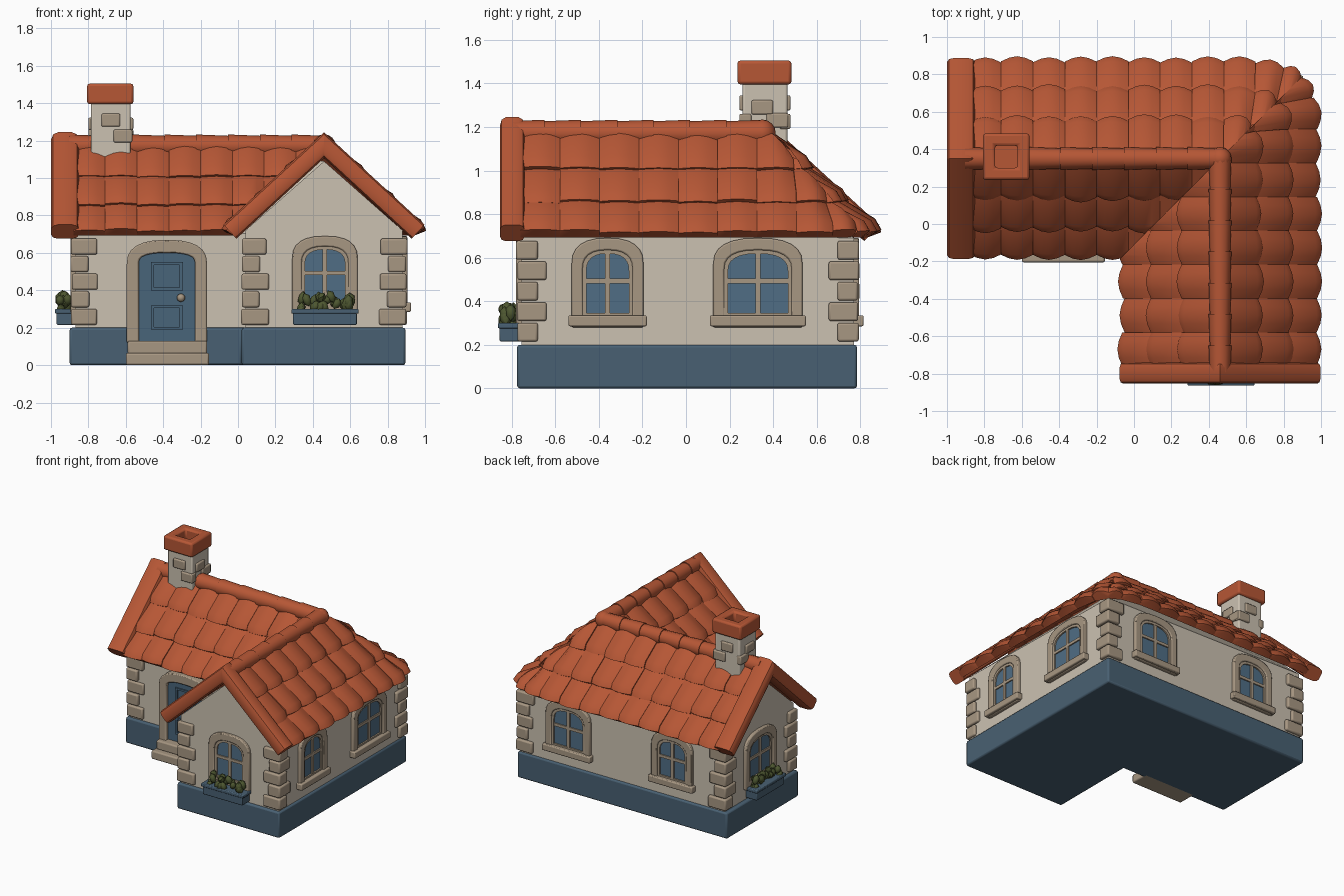
import bpy, bmesh, math, random
from mathutils import Matrix, Vector

if "Cube" in bpy.data.objects:
    bpy.data.objects.remove(bpy.data.objects["Cube"])
random.seed(4)

def material(name, r, g, b):
    m = bpy.data.materials.new(name)
    m.diffuse_color = (r, g, b, 1)
    m.use_nodes = True
    m.node_tree.nodes["Principled BSDF"].inputs["Base Color"].default_value = m.diffuse_color
    return m

ROOF = material("terracotta", 0.47, 0.095, 0.036)
WALL = material("plaster", 0.60, 0.535, 0.44)
STONE = material("trim_stone", 0.39, 0.31, 0.225)
BASE = material("slate_blue", 0.066, 0.118, 0.17)
GLASS = material("window_blue", 0.08, 0.155, 0.235)
DOOR = material("door_blue", 0.066, 0.13, 0.195)
LEAF = material("leaf_green", 0.075, 0.095, 0.03)
I = Matrix.Identity(4)

def finish(bm, name, mat, bevel=0.0):
    bmesh.ops.recalc_face_normals(bm, faces=bm.faces)
    me = bpy.data.meshes.new(name)
    bm.to_mesh(me)
    bm.free()
    o = bpy.data.objects.new(name, me)
    bpy.context.collection.objects.link(o)
    me.materials.append(mat)
    for ob in bpy.context.selected_objects:
        ob.select_set(False)
    o.select_set(True)
    bpy.context.view_layer.objects.active = o
    bpy.ops.object.shade_smooth_by_angle(angle=math.radians(40))
    if bevel:
        b = o.modifiers.new("bevel", 'BEVEL')
        b.width, b.segments = bevel, 2
    return o

def box(bm, x0, x1, y0, y1, z0, z1, M=I):
    c = Matrix.Translation(((x0 + x1) / 2, (y0 + y1) / 2, (z0 + z1) / 2))
    s = Matrix.Diagonal((abs(x1 - x0), abs(y1 - y0), abs(z1 - z0), 1))
    bmesh.ops.create_cube(bm, size=1, matrix=M @ c @ s)

def hull(bm, pts):
    vs = [bm.verts.new(p) for p in pts]
    bmesh.ops.convex_hull(bm, input=vs)
    bmesh.ops.delete(bm, geom=[v for v in vs if v.is_valid and not v.link_faces], context='VERTS')

def ring(bm, outer, inner, d0, d1, M):
    """Frame between two matching outlines (x, z), from depth d0 to d1."""
    loops = [[bm.verts.new(M @ Vector((x, -d, z))) for x, z in pts]
             for pts, d in ((outer, d0), (outer, d1), (inner, d1), (inner, d0))]
    n = len(outer)
    for k in range(4):
        a, b = loops[k], loops[(k + 1) % 4]
        for i in range(n):
            bm.faces.new((a[i], a[(i + 1) % n], b[(i + 1) % n], b[i]))

def arch(w, z0, z1, rise):
    pts = [(-w / 2, z0), (w / 2, z0)]
    for i in range(13):
        a = math.pi * i / 12
        c = math.cos(a)
        pts.append((math.copysign(abs(c) ** 0.8, c) * w / 2, z1 - rise + rise * max(0, math.sin(a)) ** 0.8))
    return pts

def plate(bm, pts, d, M):
    bm.faces.new([bm.verts.new(M @ Vector((x, -d, z))) for x, z in pts])

def place(x, y, deg):
    return Matrix.Translation((x, y, 0)) @ Matrix.Rotation(math.radians(deg), 4, 'Z')

# --- Roof: two wings mitred along the line x - y = 0.11 ---
RX, RY, RZ, SL = 0.46, 0.35, 1.18, 0.92
NL = math.hypot(1, SL)

def roof_point(wing, u, t, h, side):
    z = RZ - SL * t
    if t == 0:
        z += h * NL
    else:
        t, z = t + h * SL / NL, z + h / NL
    return (u, RY + side * t, z) if wing == "main" else (RX + side * t, u, z)

def clip_and_round(bm, wing):
    no = (1, -1, 0) if wing == "main" else (-1, 1, 0)
    bmesh.ops.bisect_plane(bm, geom=bm.verts[:] + bm.edges[:] + bm.faces[:],
                           plane_co=(RX, RY, 0), plane_no=no, clear_outer=True)
    for v in bm.verts:  # round off the hipped back corner
        a, b = v.co.x - RX, v.co.y - RY
        if a > 0 and b > 0:
            f = max(a, b) / (a ** 4 + b ** 4) ** 0.25
            v.co.x, v.co.y = RX + a * f, RY + b * f

for wing, u0, u1, n, e0, e1 in (("main", -0.88, 0.99, 11, -1.0, -0.85),
                                ("front", -0.76, 0.87, 9, -0.855, -0.74)):
    bm = bmesh.new()
    rows = (0, 0.19, 0.355, 0.505)
    for side in (-1, 1):
        for ta, tb in zip(rows, rows[1:]):
            for i in range(n):
                a, b = (u0 + (u1 - u0) * (i + k) / n for k in (0, 1))
                j, e = random.uniform(-0.005, 0.006), random.uniform(0, 0.01)
                pts = [roof_point(wing, u, t, -0.03, side) for u in (a, b) for t in (ta, tb)]
                for k in range(5):
                    u, s = a + (b - a) * k / 4, math.sin(math.pi * k / 4)
                    g = 0.022 * s + j
                    pts += [roof_point(wing, u, ta, 0.8 * g, side),
                            roof_point(wing, u, tb - 0.025, 0.028 + g, side),
                            roof_point(wing, u, tb + 0.012 * s + e, 0.01 + g, side)]
                hull(bm, pts)
    clip_and_round(bm, wing)
    finish(bm, wing + "_roof_tiles", ROOF)

    # Thick rounded rake along the gable end
    bm = bmesh.new()
    for side in (-1, 1):
        pts = []
        for t in (0, 0.505):
            for k in range(12):
                a = 2 * math.pi * (k + 0.5) / 12
                c, s = math.cos(a), math.sin(a)
                u = (e0 + e1) / 2 + math.copysign(abs(c) ** 0.5, c) * (e1 - e0) / 2
                pts.append(roof_point(wing, u, t, -0.003 + 0.052 * math.copysign(abs(s) ** 0.6, s), side))
        hull(bm, pts)
    finish(bm, wing + "_gable_rake", ROOF)

    # Ridge caps
    bm = bmesh.new()
    start, end, m = (-0.9, RX, 8) if wing == "main" else (-0.82, RY, 7)
    for i in range(m):
        L = (end - start) / m
        u = start + L * (i + 0.5)
        M = Matrix.Translation((u, RY, RZ - 0.008) if wing == "main" else (RX, u, RZ - 0.008))
        R = Matrix.Rotation(math.pi / 2, 4, 'Y' if wing == "main" else 'X')
        bmesh.ops.create_cone(bm, cap_ends=True, segments=12, radius1=0.061, radius2=0.054, depth=L * 1.04, matrix=M @ R)
    if wing == "main":
        bmesh.ops.create_uvsphere(bm, u_segments=12, v_segments=8, radius=0.062,
                                  matrix=Matrix.Translation((RX, RY, RZ - 0.008)))
    finish(bm, wing + "_ridge_caps", ROOF)

# --- Walls with gables, hipped towards the shared back corner ---
bm = bmesh.new()
def section(mk, c, u, top):
    return [mk(u, c + s * 0.42, z) for s in (-1, 1) for z in (0.15, top)]
mx, my = (lambda u, v, z: (u, v, z)), (lambda u, v, z: (v, u, z))
hull(bm, section(mx, RY, -0.87, 0.72) + section(mx, RY, 0.88, 0.69) + [(-0.87, RY, 1.09), (RX, RY, 1.09)])
hull(bm, section(my, RX, -0.755, 0.72) + section(my, RX, 0.77, 0.69) + [(RX, -0.755, 1.09), (RX, RY, 1.09)])
finish(bm, "walls", WALL)

# --- Plinth ---
bm = bmesh.new()
foot = [(-0.9, -0.09), (0.02, -0.09), (0.02, -0.775), (0.895, -0.775), (0.895, 0.785), (-0.9, 0.785)]
f = bm.faces.new([bm.verts.new((x, y, 0)) for x, y in foot])
ext = bmesh.ops.extrude_face_region(bm, geom=[f])
bmesh.ops.translate(bm, vec=(0, 0, 0.2), verts=[g for g in ext["geom"] if isinstance(g, bmesh.types.BMVert)])
finish(bm, "plinth", BASE, 0.012)

# --- Corner stones ---
bm = bmesh.new()
for cx, cy, sx, sy in ((-0.87, -0.07, 1, 1), (-0.87, 0.77, 1, -1), (0.04, -0.755, 1, 1),
                       (0.88, -0.755, -1, 1), (0.88, 0.77, -1, -1)):
    for i in range(5):
        z = 0.215 + 0.094 * i
        lx, ly = (0.12, 0.075) if i % 2 == 0 else (0.075, 0.115)
        lx += random.uniform(-0.01, 0.01)
        o = 0.018 + random.uniform(0, 0.008)
        box(bm, cx - sx * o, cx + sx * lx, cy - sy * o, cy + sy * ly, z, z + 0.086)
finish(bm, "corner_stones", STONE, 0.01)

# --- Windows: position, facing, width, planter or sill ---
for name, x, y, deg, w, planter in (
        ("front_window", 0.465, -0.755, 0, 0.35, True), ("left_window", -0.87, 0.35, -90, 0.38, True),
        ("right_small_window", 0.88, -0.36, 90, 0.33, False), ("right_large_window", 0.88, 0.33, 90, 0.41, False),
        ("back_east_window", 0.46, 0.77, 180, 0.38, False), ("back_west_window", -0.43, 0.77, 180, 0.35, False)):
    M = place(x, y, deg)
    wi = w - 0.1
    inner = arch(wi, 0.33, 0.635, 0.09)
    bm = bmesh.new()
    ring(bm, arch(w, 0.28, 0.69, 0.12), inner, -0.02, 0.025, M)
    if not planter:
        box(bm, -w / 2 - 0.015, w / 2 + 0.015, -0.045, 0.02, 0.285, 0.335, M)
    finish(bm, name + "_frame", STONE, 0.007)
    bm = bmesh.new()
    ring(bm, inner, arch(wi - 0.035, 0.347, 0.618, 0.08), -0.01, 0.015, M)
    box(bm, -0.012, 0.012, -0.014, 0.01, 0.33, 0.63, M)
    box(bm, -wi / 2, wi / 2, -0.013, 0.01, 0.482, 0.504, M)
    finish(bm, name + "_bars", STONE)
    bm = bmesh.new()
    plate(bm, inner, 0.004, M)
    finish(bm, name + "_glass", GLASS)
    if planter:
        bm = bmesh.new()
        box(bm, -0.17, 0.17, -0.1, -0.005, 0.215, 0.28, M)
        box(bm, -0.18, 0.18, -0.108, 0, 0.275, 0.3, M)
        finish(bm, name + "_planter", BASE, 0.006)
        bm = bmesh.new()
        for i in range(26):
            p = Vector((random.uniform(-0.14, 0.14), random.uniform(-0.085, -0.035), 0))
            p.z = random.uniform(0.3, 0.375) - abs(p.x) * 0.15
            S = Matrix.Diagonal((0.75, 0.75, random.uniform(0.9, 1.2), 1))
            R = Matrix.Rotation(random.uniform(-0.7, 0.7), 4, 'Y')
            bmesh.ops.create_icosphere(bm, subdivisions=1, radius=0.034, matrix=M @ Matrix.Translation(p) @ R @ S)
        finish(bm, name + "_plants", LEAF)

# --- Door, surround and steps ---
M = place(-0.38, -0.09, 0)
bm = bmesh.new()
ring(bm, arch(0.43, 0.12, 0.67, 0.13), arch(0.30, 0.12, 0.6, 0.05), -0.03, 0.035, M)
finish(bm, "door_surround", STONE, 0.008)
bm = bmesh.new()
plate(bm, arch(0.30, 0.12, 0.6, 0.05), 0.006, M)
for z0, z1 in ((0.19, 0.32), (0.4, 0.55)):
    o = [(-0.085, z0), (0.085, z0), (0.085, z1), (-0.085, z1)]
    ring(bm, o, [(px * 0.8, pz + (0.014 if pz == z0 else -0.014)) for px, pz in o], 0, 0.016, M)
finish(bm, "door", DOOR)
bm = bmesh.new()
bmesh.ops.create_uvsphere(bm, u_segments=12, v_segments=8, radius=0.022, matrix=M @ Matrix.Translation((0.075, -0.03, 0.36)))
finish(bm, "door_knob", STONE)
bm = bmesh.new()
box(bm, -0.6, -0.155, -0.205, -0.05, 0, 0.065)
box(bm, -0.59, -0.165, -0.16, -0.05, 0.06, 0.13)
finish(bm, "door_steps", STONE, 0.01)

# --- Chimney ---
bm = bmesh.new()
box(bm, -0.785, -0.575, 0.26, 0.465, 0.95, 1.42)
finish(bm, "chimney_stack", WALL, 0.01)
bm = bmesh.new()
for x, z in ((-0.68, 1.31), (-0.615, 1.225)):
    box(bm, x - 0.05, x + 0.05, 0.245, 0.3, z - 0.035, z + 0.035)
    box(bm, x - 0.05, x + 0.05, 0.43, 0.48, z - 0.035, z + 0.035)
for y, z in ((0.35, 1.29), (0.42, 1.23)):
    box(bm, -0.60, -0.56, y - 0.05, y + 0.05, z - 0.033, z + 0.033)
    box(bm, -0.80, -0.76, y - 0.05, y + 0.05, z - 0.033, z + 0.033)
finish(bm, "chimney_stones", STONE, 0.008)
bm = bmesh.new()
sq = lambda r: [(-r, -r), (r, -r), (r, r), (-r, r)]
M = Matrix.Translation((-0.683, 0.36, 1.395)) @ Matrix.Rotation(-math.pi / 2, 4, 'X')
ring(bm, sq(0.124), sq(0.06), 0, 0.11, M)
finish(bm, "chimney_cap", ROOF, 0.014)
bm = bmesh.new()
box(bm, -0.75, -0.61, 0.29, 0.43, 1.4, 1.43)
finish(bm, "chimney_flue_floor", ROOF)
